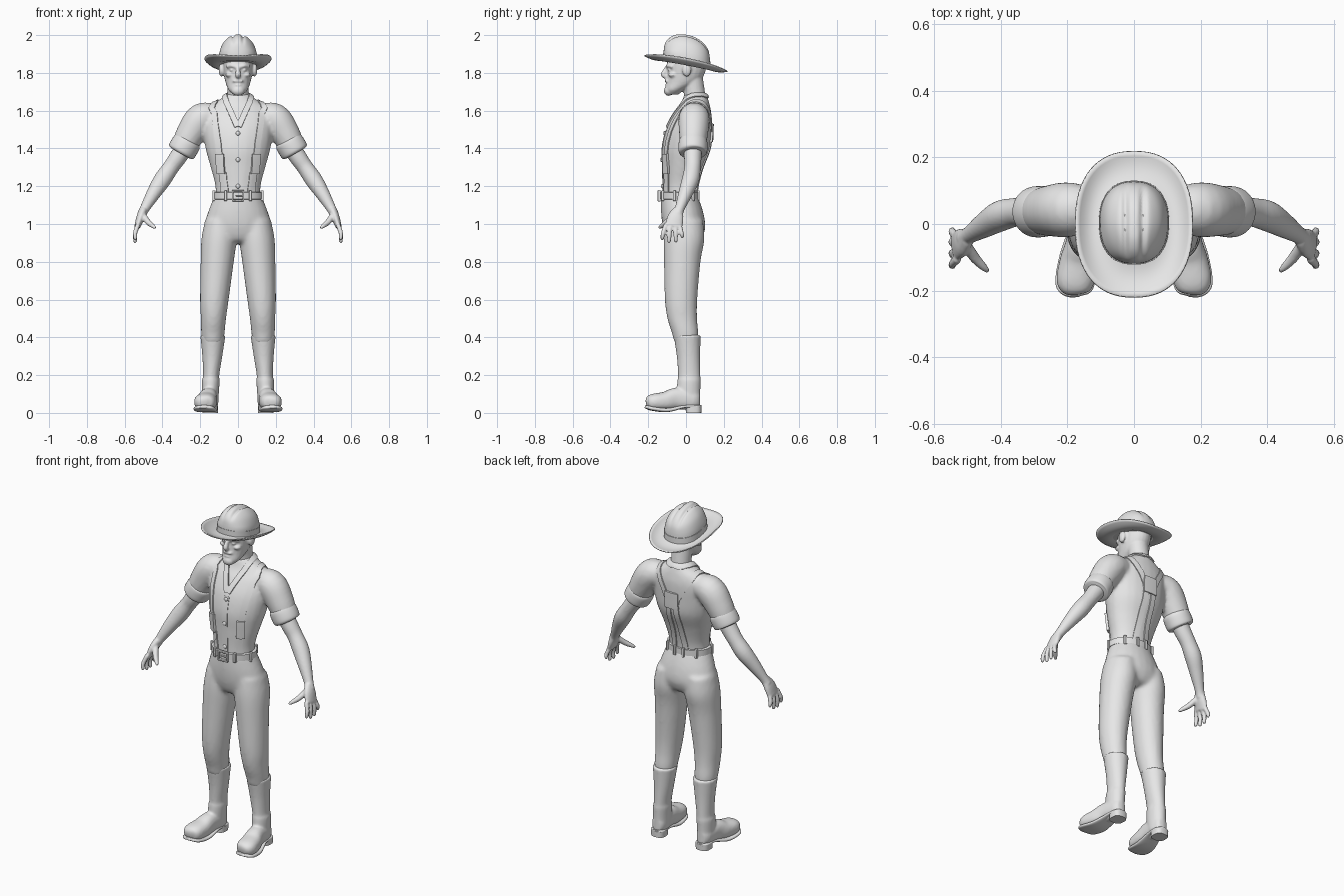
import bpy, bmesh, math
from mathutils import Vector, Matrix
from mathutils.bvhtree import BVHTree

if "Cube" in bpy.data.objects:
    bpy.data.objects.remove(bpy.data.objects["Cube"])

GREY = (0.8, 0.8, 0.8, 1)
grey = bpy.data.materials.new("plain grey")
grey.use_nodes = True
grey.diffuse_color = GREY
grey.node_tree.nodes["Principled BSDF"].inputs["Base Color"].default_value = GREY

X, Y, Z = Vector((1, 0, 0)), Vector((0, 1, 0)), Vector((0, 0, 1))
parts = []


def spline(points, steps=5):
    """Smooth curve through tuples of any length."""
    pts = [Vector(p) for p in points]
    pts = [pts[0]] + pts + [pts[-1]]
    out = []
    for a, b, c, d in zip(pts, pts[1:], pts[2:], pts[3:]):
        for k in range(steps):
            t = k / steps
            out.append(b + (c - a) * (t / 2) + (a * 2 - b * 5 + c * 4 - d) * (t * t / 2)
                       + (b * 3 - a - c * 3 + d) * (t ** 3 / 2))
    return out + [pts[-1]]


def loft(bm, points, ref=None, sides=24, square=1.0, flip=1, steps=5):
    """Skin rings (x, y, z, rx, ry); level rings unless ref gives the cross axis."""
    rows = spline(points, steps)
    rings = []
    for i, row in enumerate(rows):
        centre, rx, ry = Vector(row[:3]), max(row[3], .001), max(row[4], .001)
        u, v = X, Y
        if ref:
            along = Vector(rows[min(i + 1, len(rows) - 1)][:3]) - Vector(rows[max(i - 1, 0)][:3])
            u = along.normalized().cross(ref).normalized()
            v = u.cross(along).normalized()
        ring = []
        for k in range(sides):
            a = math.tau * k / sides
            c, s = math.cos(a), math.sin(a)
            p = (centre + u * (rx * math.copysign(abs(c) ** square, c))
                 + v * (ry * math.copysign(abs(s) ** square, s)))
            ring.append(bm.verts.new((p.x * flip, p.y, p.z)))
        rings.append(ring)
    for lo, hi in zip(rings, rings[1:]):
        for k in range(sides):
            j = (k + 1) % sides
            bm.faces.new((lo[k], lo[j], hi[j], hi[k]))
    bm.faces.new(rings[0])
    bm.faces.new(rings[-1])


def tube(bm, points, ref=Y, **kw):
    loft(bm, [p if len(p) == 5 else (*p, p[3]) for p in points], ref, **kw)


def ball(bm, at, size):
    bmesh.ops.create_uvsphere(bm, u_segments=20, v_segments=12, radius=1,
                              matrix=Matrix.LocRotScale(Vector(at), None, Vector(size)))


def box(bm, at, size):
    bmesh.ops.create_cube(bm, size=1, matrix=Matrix.LocRotScale(Vector(at), None, Vector(size)))


def finish(bm, name, mirror=False, voxel=0, smooth=4, bevel=0):
    bmesh.ops.recalc_face_normals(bm, faces=bm.faces[:])
    mesh = bpy.data.meshes.new(name)
    bm.to_mesh(mesh)
    bm.free()
    mesh.materials.append(grey)
    ob = bpy.data.objects.new(name, mesh)
    bpy.context.collection.objects.link(ob)
    if bevel:
        m = ob.modifiers.new("bevel", "BEVEL")
        m.width, m.segments = bevel, 2
    if voxel:
        m = ob.modifiers.new("blend", "REMESH")
        m.mode, m.voxel_size, m.use_smooth_shade = "VOXEL", voxel, True
        m = ob.modifiers.new("soften", "SMOOTH")
        m.factor, m.iterations = .5, smooth
    if mirror:
        ob.modifiers.new("mirror", "MIRROR").use_mirror_merge = False
    parts.append(ob)
    return ob


# Shirt: torso and both sleeves blended together
bm = bmesh.new()
loft(bm, [(0, -.035, 1.1, .12, .09), (0, -.03, 1.2, .12, .093), (0, -.018, 1.3, .145, .107),
          (0, 0, 1.4, .172, .127), (0, .015, 1.5, .185, .12), (0, .035, 1.58, .18, .1),
          (0, .048, 1.63, .145, .078), (0, .05, 1.67, .08, .065), (0, .05, 1.69, .065, .058)])
for side in (1, -1):
    tube(bm, [(.1, .045, 1.57, .06), (.19, .043, 1.56, .082), (.25, .04, 1.48, .077),
              (.29, .036, 1.4, .066)], flip=side)
shirt = finish(bm, "shirt", voxel=.011, smooth=5)

# Rolled sleeve cuffs
bm = bmesh.new()
tube(bm, [(.262, .038, 1.445, .062), (.266, .038, 1.438, .074), (.284, .037, 1.41, .077),
          (.3, .036, 1.382, .074), (.304, .036, 1.375, .06)], sides=32)
finish(bm, "sleeve_cuffs", mirror=True)

# Arms with hands and fingers
bm = bmesh.new()
tube(bm, [(.26, .038, 1.44, .05), (.32, .036, 1.35, .046), (.355, .035, 1.3, .043),
          (.4, .024, 1.235, .046), (.445, -.002, 1.165, .038), (.492, -.032, 1.085, .026),
          (.51, -.043, 1.05, .025)])
tube(bm, [(.5, -.04, 1.075, .021, .028), (.516, -.055, 1.035, .022, .043),
          (.533, -.066, .985, .016, .046)])
for spread, tip in ((-.052, .915), (-.02, .9), (.012, .902), (.042, .925)):
    y = -.067 + spread * .72
    tube(bm, [(.528, y, 1, .013), (.544, y + spread * .3, .955, .012),
              (.544, y + spread * .4, tip + .012, .0105), (.541, y + spread * .4, tip, .006)], sides=12)
tube(bm, [(.505, -.06, 1.05, .017), (.478, -.1, 1.012, .016), (.452, -.128, .99, .012),
          (.436, -.142, .978, .007)], sides=12)
finish(bm, "arms", mirror=True, voxel=.006, smooth=2)

# Trousers: hips and two legs blended together
bm = bmesh.new()
loft(bm, [(0, -.035, 1.15, .125, .097), (0, -.02, 1.06, .16, .112), (0, -.01, .98, .182, .112),
          (0, -.01, .92, .18, .09), (0, -.01, .9, .12, .06)])
for side in (1, -1):
    loft(bm, [(.09, -.01, 1.02, .085, .1), (.1, -.01, .92, .094, .108), (.11, -.02, .8, .088, .097),
              (.125, -.026, .6, .076, .086), (.13, -.02, .5, .067, .079),
              (.133, -.004, .42, .062, .07), (.133, 0, .37, .055, .062)], flip=side)
finish(bm, "trousers", voxel=.011, smooth=5)

# Boots, soles and heels
bm = bmesh.new()
loft(bm, [(.133, .006, .412, .067, .072), (.136, .013, .3, .053, .062), (.142, .017, .2, .043, .059),
          (.144, .016, .17, .047, .062), (.146, .014, .11, .045, .062), (.147, .02, .04, .042, .056)])
tube(bm, [(.147, .072, .07, .025, .04), (.148, .04, .07, .042, .052), (.156, -.05, .075, .047, .058),
          (.166, -.11, .062, .056, .05), (.176, -.17, .058, .057, .044),
          (.18, -.2, .055, .043, .034), (.18, -.212, .053, .015, .014)], Z, square=.85)
finish(bm, "boots", mirror=True, voxel=.007, smooth=4)
bm = bmesh.new()
tube(bm, [(.147, .08, .034, .02, .009), (.148, .06, .034, .041, .009), (.152, -.01, .034, .043, .009),
          (.166, -.1, .015, .057, .011), (.177, -.175, .022, .059, .011),
          (.18, -.205, .03, .045, .01), (.18, -.217, .034, .015, .008)], Z, square=.6)
finish(bm, "boot_soles", mirror=True)
bm = bmesh.new()
loft(bm, [(.148, .04, 0, .041, .041), (.148, .04, .035, .043, .042)], square=.7, steps=1)
finish(bm, "boot_heels", mirror=True)

# Head: skull, neck, jaw, beard and facial features
bm = bmesh.new()
loft(bm, [(0, -.07, 1.685, .025, .028), (0, -.058, 1.71, .05, .052), (0, -.018, 1.75, .066, .086),
          (0, 0, 1.8, .076, .1), (0, .004, 1.86, .08, .104), (0, .005, 1.92, .07, .09),
          (0, .005, 1.95, .03, .04)])
tube(bm, [(0, .05, 1.62, .06), (0, .045, 1.69, .056), (0, .03, 1.78, .058)])
tube(bm, [(0, -.098, 1.835, .009), (0, -.112, 1.81, .012), (0, -.118, 1.79, .015),
          (0, -.1, 1.777, .012)], X, sides=12)
ball(bm, (0, -.093, 1.705), (.034, .024, .027))
ball(bm, (0, -.1, 1.757), (.032, .013, .009))
ball(bm, (0, -.1, 1.735), (.02, .012, .006))
for side in (1, -1):
    tube(bm, [(.01, -.1, 1.832, .008), (.035, -.094, 1.838, .009), (.06, -.07, 1.832, .008)],
         Z, sides=12, flip=side)
    ball(bm, (side * .045, -.07, 1.79), (.022, .024, .014))
    ball(bm, (side * .032, -.086, 1.815), (.013, .013, .008))
    ball(bm, (side * .088, .004, 1.815), (.014, .024, .035))
finish(bm, "head", voxel=.006, smooth=2)

# Hat brim: oval sheet, tilted back with raised sides
bm = bmesh.new()
SEG = 64
rings = []
for step in range(9):
    f = step / 8
    ring = []
    for k in range(SEG):
        a = math.tau * k / SEG
        c, s = math.cos(a), math.sin(a)
        x = (.085 + .088 * f) * math.copysign(abs(c) ** .85, c)
        y = (.105 + .113 * f) * math.copysign(abs(s) ** .85, s)
        z = 1.853 - .19 * y + .9 * x * x * f - .012 * math.sin(f * math.pi)
        ring.append(bm.verts.new((x, y, z)))
    rings.append(ring)
for lo, hi in zip(rings, rings[1:]):
    for k in range(SEG):
        j = (k + 1) % SEG
        bm.faces.new((lo[k], hi[k], hi[j], lo[j]))
brim = finish(bm, "hat_brim")
brim.modifiers.new("thickness", "SOLIDIFY").thickness = .006

# Hat crown: pinched towards the front, creased on top
bm = bmesh.new()
loft(bm, [(0, .004, 1.845, .103, .124), (0, .004, 1.9, .1, .122), (0, .004, 1.95, .084, .113),
          (0, .004, 1.982, .058, .088), (0, .002, 1.998, .03, .05), (0, 0, 2.002, .004, .008)],
     sides=64, square=.85)
for v in bm.verts:
    high = min(1, max(0, (v.co.z - 1.9) / .09))
    v.co.x *= 1 - .3 * high * max(0, -v.co.y / .12)
    crease = sum(math.exp(-((v.co.x - m) / .009) ** 2) for m in (-.026, .026))
    v.co.z -= .011 * high * crease + .16 * v.co.y + 1.2 * high * v.co.y ** 2
finish(bm, "hat_crown")
bm = bmesh.new()
loft(bm, [(0, .004, 1.85, .105, .126), (0, .004, 1.882, .104, .126)], sides=64, square=.85, steps=1)
for v in bm.verts:
    v.co.z -= .17 * v.co.y
finish(bm, "hat_band")

# Belt, buckle and belt loops
bm = bmesh.new()
loft(bm, [(0, -.035, z, .126 + w, .095 + w) for z, w in ((1.13, 0), (1.132, .007), (1.168, .007), (1.17, 0))],
     sides=48, steps=1)
finish(bm, "belt")
bm = bmesh.new()
for side in (1, -1):
    box(bm, (side * .028, -.142, 1.15), (.01, .016, .058))
    box(bm, (0, -.142, 1.15 + side * .025), (.064, .016, .01))
box(bm, (.008, -.142, 1.15), (.04, .01, .008))
finish(bm, "belt_buckle", bevel=.003)
bm = bmesh.new()
for angle in (-60, -15, 45, 78):
    a = math.radians(angle)
    box(bm, (.132 * math.cos(a), -.035 + .102 * math.sin(a), 1.15), (.016, .016, .056))
finish(bm, "belt_loops", mirror=True, bevel=.003)

# Straps and trims that hug the shirt surface
bpy.context.view_layer.update()
skin = BVHTree.FromObject(shirt, bpy.context.evaluated_depsgraph_get())


def strap(name, guide, width, thick=.006, mirror=True):
    bm = bmesh.new()
    hits = [skin.find_nearest(p)[:2] for p in spline(guide, 7)]
    rows = []
    for i, (p, n) in enumerate(hits):
        along = hits[min(i + 1, len(hits) - 1)][0] - hits[max(i - 1, 0)][0]
        across = along.cross(n).normalized() * (width / 2)
        (a, na), (b, nb) = [skin.find_nearest(p + across * s)[:2] for s in (-1, 1)]
        rows.append([bm.verts.new(q) for q in (a - na * .004, a + na * thick, p + n * thick,
                                               b + nb * thick, b - nb * .004)])
    for lo, hi in zip(rows, rows[1:]):
        for k in range(5):
            j = (k + 1) % 5
            bm.faces.new((lo[k], lo[j], hi[j], hi[k]))
    bm.faces.new(rows[0])
    bm.faces.new(rows[-1])
    finish(bm, name, mirror=mirror)


strap("suspenders", [(.105, -.14, 1.16), (.118, -.15, 1.3), (.13, -.14, 1.45), (.137, -.06, 1.6),
                     (.13, .04, 1.67), (.11, .13, 1.62), (.06, .17, 1.53), (.03, .17, 1.46),
                     (.032, .14, 1.32), (.045, .08, 1.16)], .032)
strap("suspender_clips", [(.118, -.15, 1.37), (.118, -.15, 1.31), (.116, -.15, 1.26)], .045, .014)
strap("suspender_tabs", [(.09, -.15, 1.27), (.08, -.15, 1.21), (.075, -.15, 1.16)], .016)
strap("back_patch", [(0, .18, 1.53), (0, .18, 1.48), (0, .17, 1.43)], .085, .012, False)
strap("collar", [(.004, -.1, 1.515), (.035, -.07, 1.59), (.07, -.01, 1.665), (.075, .05, 1.69),
                 (.045, .11, 1.69), (0, .125, 1.69)], .03, .008)
strap("button_placket", [(0, -.15, 1.51), (0, -.15, 1.35), (0, -.15, 1.17)], .035, .003, False)

# Shirt buttons
bm = bmesh.new()
for z in (1.48, 1.34, 1.2):
    ball(bm, skin.ray_cast(Vector((0, -1, z)), Y)[0] - Y * .003, (.012, .007, .012))
finish(bm, "shirt_buttons")

# Smooth shading with sharp edges kept
bpy.ops.object.select_all(action="DESELECT")
for ob in parts:
    ob.select_set(True)
bpy.context.view_layer.objects.active = parts[0]
bpy.ops.object.shade_smooth_by_angle(angle=math.radians(45))
